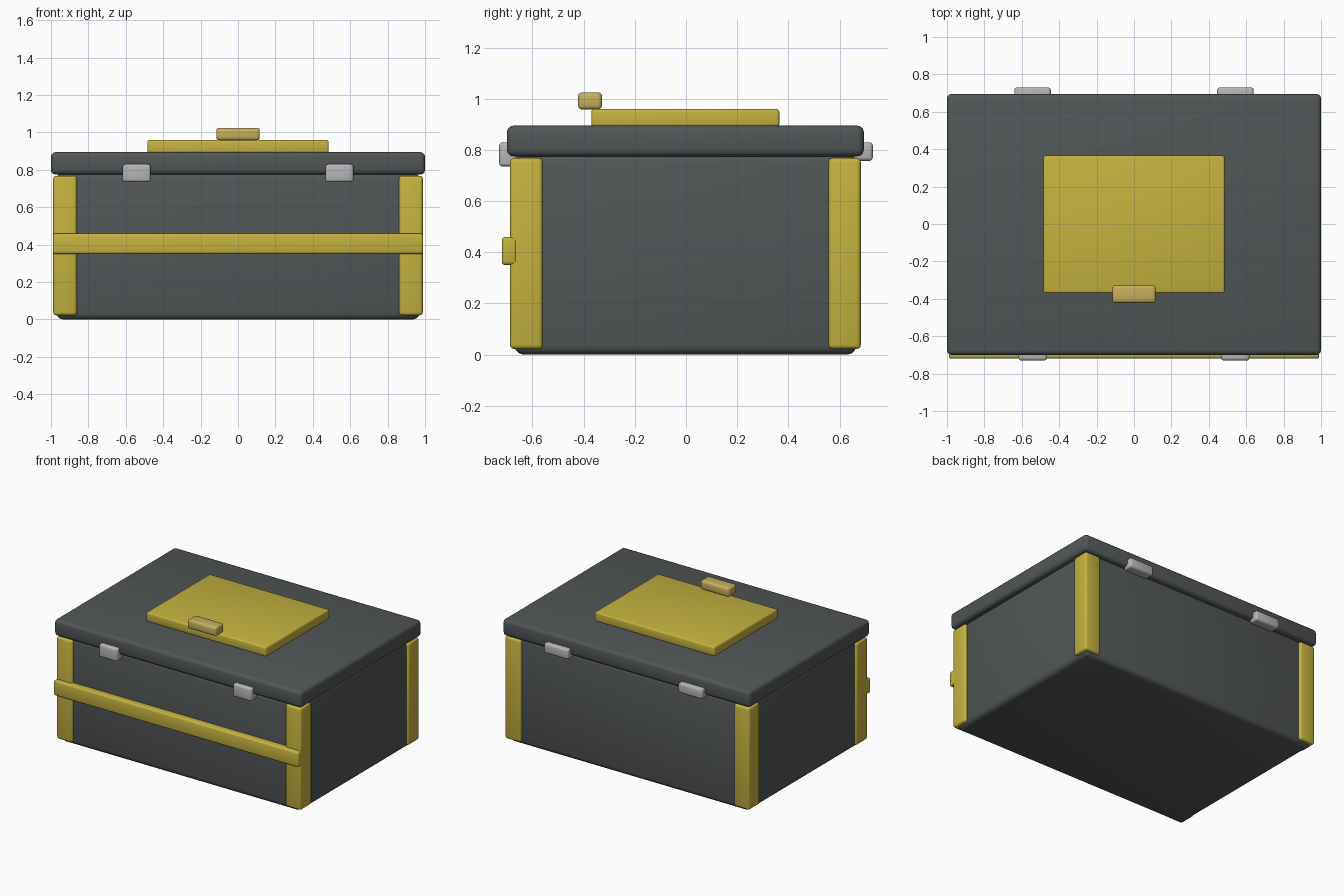
import bpy
import math

if "Cube" in bpy.data.objects:
    bpy.data.objects.remove(bpy.data.objects["Cube"], do_unlink=True)


def material(name, rgb):
    mat = bpy.data.materials.new(name)
    mat.use_nodes = True
    mat.diffuse_color = (*rgb, 1)
    mat.node_tree.nodes["Principled BSDF"].inputs["Base Color"].default_value = (*rgb, 1)
    return mat


charcoal = material("charcoal", (0.085, 0.093, 0.095))
yellow = material("yellow", (0.56, 0.45, 0.05))
brass = material("brass", (0.57, 0.43, 0.11))
silver = material("silver", (0.47, 0.47, 0.48))


def rounded_box(name, x, y, z, bevel, mat):
    """Box given by its (low, high) range on each axis, with rounded edges."""
    ranges = (x, y, z)
    bpy.ops.mesh.primitive_cube_add(size=1, location=[(a + b) / 2 for a, b in ranges])
    obj = bpy.context.object
    obj.name = name
    obj.scale = [b - a for a, b in ranges]
    bpy.ops.object.transform_apply(location=False, rotation=False, scale=True)
    mod = obj.modifiers.new("rounded edges", "BEVEL")
    mod.width = bevel
    mod.segments = 3
    bpy.ops.object.modifier_apply(modifier=mod.name)
    obj.data.materials.append(mat)
    bpy.ops.object.shade_smooth_by_angle(angle=math.radians(35))
    return obj


# Box and lid
rounded_box("body", (-0.97, 0.97), (-0.67, 0.665), (0, 0.785), 0.035, charcoal)
rounded_box("lid", (-1, 1), (-0.70, 0.695), (0.775, 0.895), 0.025, charcoal)

# Raised lid panel and its grip
rounded_box("lid_panel", (-0.485, 0.485), (-0.37, 0.365), (0.89, 0.96), 0.012, yellow)
rounded_box("grip", (-0.116, 0.116), (-0.422, -0.328), (0.958, 1.025), 0.016, brass)

# Band across the front
rounded_box("front_band", (-0.99, 0.99), (-0.72, -0.66), (0.35, 0.46), 0.014, yellow)

# Corner posts, latches and hinges on both sides
for side, sign in (("left", 1), ("right", -1)):
    def span(low, high):
        return tuple(sorted((sign * low, sign * high)))

    rounded_box(f"front_post_{side}", span(0.862, 0.988), (-0.688, -0.56),
                (0.022, 0.768), 0.016, yellow)
    rounded_box(f"back_post_{side}", span(0.862, 0.988), (0.557, 0.683),
                (0.022, 0.768), 0.016, yellow)
    rounded_box(f"latch_{side}", span(0.467, 0.617), (-0.73, -0.66),
                (0.735, 0.83), 0.014, silver)
    rounded_box(f"hinge_{side}", span(0.445, 0.64), (0.655, 0.73),
                (0.757, 0.83), 0.014, silver)
